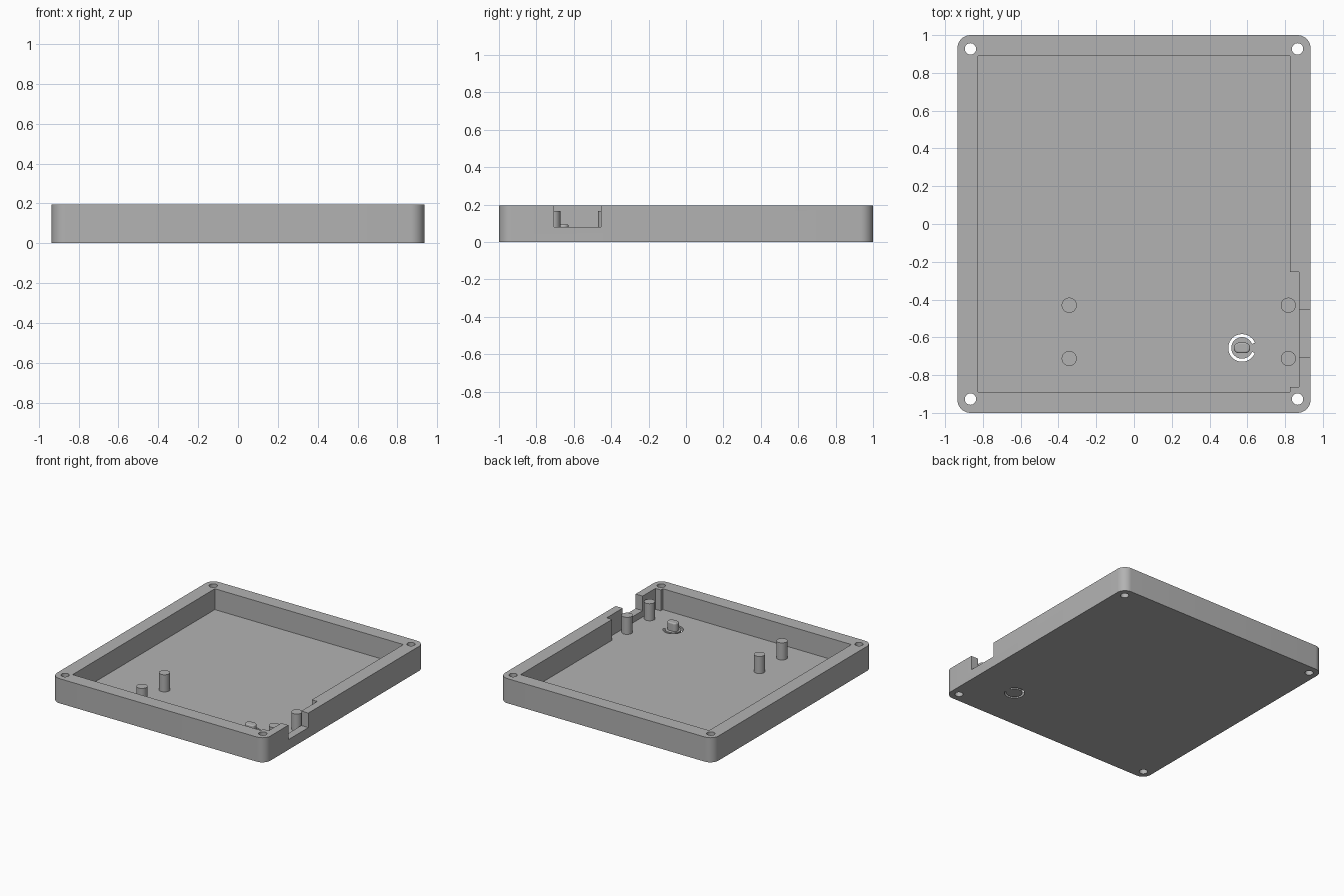
import bpy, bmesh
from math import sin, cos, pi, radians

if "Cube" in bpy.data.objects:
    bpy.data.objects.remove(bpy.data.objects["Cube"], do_unlink=True)

HALF_X, HALF_Y, HEIGHT, FLOOR = 0.935, 1.0, 0.195, 0.03
ABOVE = HEIGHT + 0.1

grey = bpy.data.materials.new("plain grey")
grey.use_nodes = True
colour = (0.448, 0.448, 0.448, 1)
grey.diffuse_color = colour
grey.node_tree.nodes["Principled BSDF"].inputs["Base Color"].default_value = colour


def arc(cx, cy, r, start, end, steps):
    """Points along an arc, angles in degrees."""
    angles = [radians(start + (end - start) * i / steps) for i in range(steps + 1)]
    return [(cx + r * cos(a), cy + r * sin(a)) for a in angles]


def circle(cx, cy, r, sides=40):
    return arc(cx, cy, r, 0, 360, sides)[:-1]


def rounded_box(cx, cy, hx, hy, r, steps=10):
    corners = [(1, 1), (-1, 1), (-1, -1), (1, -1)]
    return [p for i, (sx, sy) in enumerate(corners)
            for p in arc(cx + sx * (hx - r), cy + sy * (hy - r), r, i * 90, i * 90 + 90, steps)]


def prism(name, outline, z0, z1):
    """Extrude a flat outline from z0 to z1."""
    bm = bmesh.new()
    base = bm.faces.new([bm.verts.new((x, y, z0)) for x, y in outline])
    top = bmesh.ops.extrude_face_region(bm, geom=[base])["geom"]
    bmesh.ops.translate(bm, vec=(0, 0, z1 - z0),
                        verts=[v for v in top if isinstance(v, bmesh.types.BMVert)])
    bmesh.ops.recalc_face_normals(bm, faces=bm.faces)
    mesh = bpy.data.meshes.new(name)
    bm.to_mesh(mesh)
    bm.free()
    obj = bpy.data.objects.new(name, mesh)
    obj.data.materials.append(grey)
    bpy.context.collection.objects.link(obj)
    return obj


def activate(obj):
    bpy.ops.object.select_all(action="DESELECT")
    obj.select_set(True)
    bpy.context.view_layer.objects.active = obj


def smooth(obj):
    activate(obj)
    bpy.ops.object.shade_smooth_by_angle(angle=radians(30))


def cut(target, cutter):
    cutter.hide_render = True
    activate(target)
    mod = target.modifiers.new("cut", "BOOLEAN")
    mod.operation, mod.solver, mod.object = "DIFFERENCE", "EXACT", cutter
    bpy.ops.object.modifier_apply(modifier=mod.name)
    bpy.data.objects.remove(cutter, do_unlink=True)


# Tray body with rounded corners
tray = prism("tray", rounded_box(0, 0, HALF_X, HALF_Y, 0.07), 0, HEIGHT)

# Inner cavity, with a thinner wall beside the port
ix, iy, nx = 0.826, 0.89, 0.873
cavity = [(-ix, -iy), (ix, -iy), (ix, -0.864), (nx, -0.864),
          (nx, -0.255), (ix, -0.255), (ix, iy), (-ix, iy)]
cut(tray, prism("cavity_cutter", cavity, FLOOR, ABOVE))

# Port opening in the +x wall
port = [(0.85, -0.705), (1.0, -0.705), (1.0, -0.455), (0.85, -0.455)]
cut(tray, prism("port_cutter", port, 0.08, ABOVE))

# Corner screw holes
for sx in (-1, 1):
    for sy in (-1, 1):
        cut(tray, prism("hole_cutter", circle(sx * 0.866, sy * 0.927, 0.03), -0.1, ABOVE))

# C-shaped slot that frees the flexible button
bx, by = 0.572, -0.656
slot = arc(bx, by, 0.073, 22, 338, 40) + arc(bx, by, 0.057, 338, 22, 40)
cut(tray, prism("slot_cutter", slot, -0.1, 0.1))
smooth(tray)

# Button nub with a softened top
button = prism("button", rounded_box(bx, by, 0.043, 0.028, 0.0275), FLOOR - 0.01, 0.095)
bevel = button.modifiers.new("soft_top", "BEVEL")
bevel.width, bevel.segments = 0.008, 3
bevel.limit_method, bevel.angle_limit = "ANGLE", radians(60)
smooth(button)

# Board support posts
for side, x in (("right", -0.343), ("left", 0.817)):
    for end, y in (("front", -0.712), ("back", -0.43)):
        smooth(prism(f"post_{end}_{side}", circle(x, y, 0.04), FLOOR - 0.01, 0.165))
